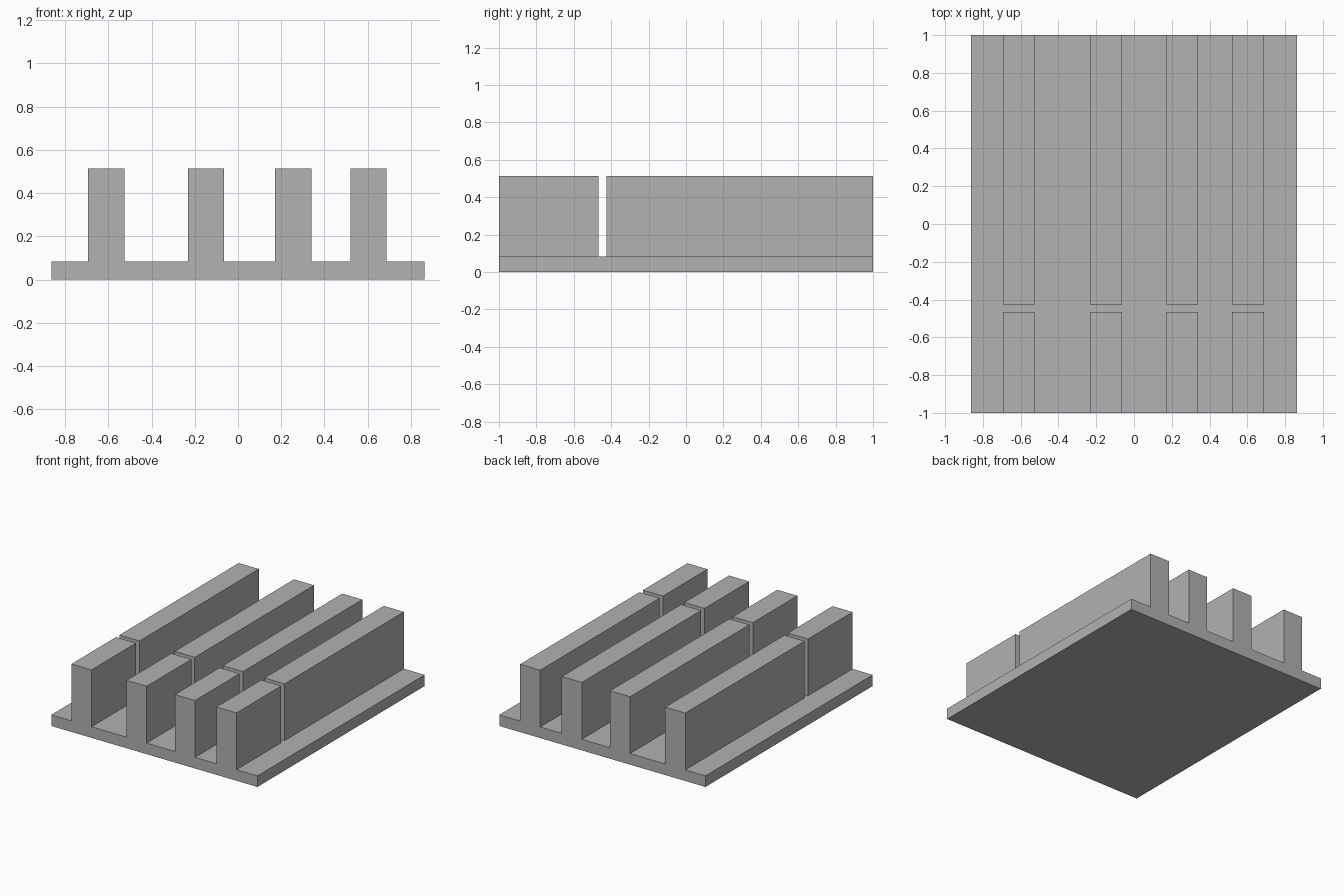
import bpy
import bmesh

cube = bpy.data.objects.get("Cube")
if cube:
    bpy.data.objects.remove(cube, do_unlink=True)

HALF_X, HALF_Y = 0.863, 1.0
BASE_TOP, RIB_TOP = 0.084, 0.514
RIB_WIDTH = 0.168
RIB_CENTRES = (-0.61, -0.148, 0.256, 0.604)
GAP = (-0.467, -0.426)   # cross slot that splits every rib

grey = bpy.data.materials.new("plain grey")
grey.use_nodes = True
colour = (0.445, 0.445, 0.445, 1)
grey.diffuse_color = colour
grey.node_tree.nodes["Principled BSDF"].inputs["Base Color"].default_value = colour


def is_rib(face):
    c = face.calc_center_median()
    on_rib = any(abs(c.x - x) < RIB_WIDTH / 2 for x in RIB_CENTRES)
    return on_rib and not GAP[0] < c.y < GAP[1]


def raise_faces(bm, faces, height):
    result = bmesh.ops.extrude_face_region(bm, geom=faces)["geom"]
    verts = [v for v in result if isinstance(v, bmesh.types.BMVert)]
    bmesh.ops.translate(bm, verts=verts, vec=(0, 0, height))
    bmesh.ops.delete(bm, geom=faces, context="FACES")
    return [f for f in result if isinstance(f, bmesh.types.BMFace)]


def cut(bm, point, normal):
    geom = bm.verts[:] + bm.edges[:] + bm.faces[:]
    bmesh.ops.bisect_plane(bm, geom=geom, plane_co=point, plane_no=normal)


# Base plate
bm = bmesh.new()
bmesh.ops.create_cube(bm, size=1)
bmesh.ops.scale(bm, verts=bm.verts, vec=(2 * HALF_X, 2 * HALF_Y, BASE_TOP))
bmesh.ops.translate(bm, verts=bm.verts, vec=(0, 0, BASE_TOP / 2))

# Outline the rib footprints on the plate
for x in RIB_CENTRES:
    for side in (-1, 1):
        cut(bm, (x + side * RIB_WIDTH / 2, 0, 0), (1, 0, 0))
for y in GAP:
    cut(bm, (0, y, 0), (0, 1, 0))

# Ribs, raised from their footprints
bm.normal_update()
footprints = [f for f in bm.faces if f.normal.z > 0.9 and is_rib(f)]
raise_faces(bm, footprints, RIB_TOP - BASE_TOP)

# Merge the flat regions
bmesh.ops.recalc_face_normals(bm, faces=bm.faces)
bmesh.ops.dissolve_limit(bm, angle_limit=0.01, verts=bm.verts, edges=bm.edges)
mesh = bpy.data.meshes.new("ribbed_plate")
bm.to_mesh(mesh)
bm.free()
mesh.materials.append(grey)
plate = bpy.data.objects.new("ribbed_plate", mesh)
bpy.context.collection.objects.link(plate)
